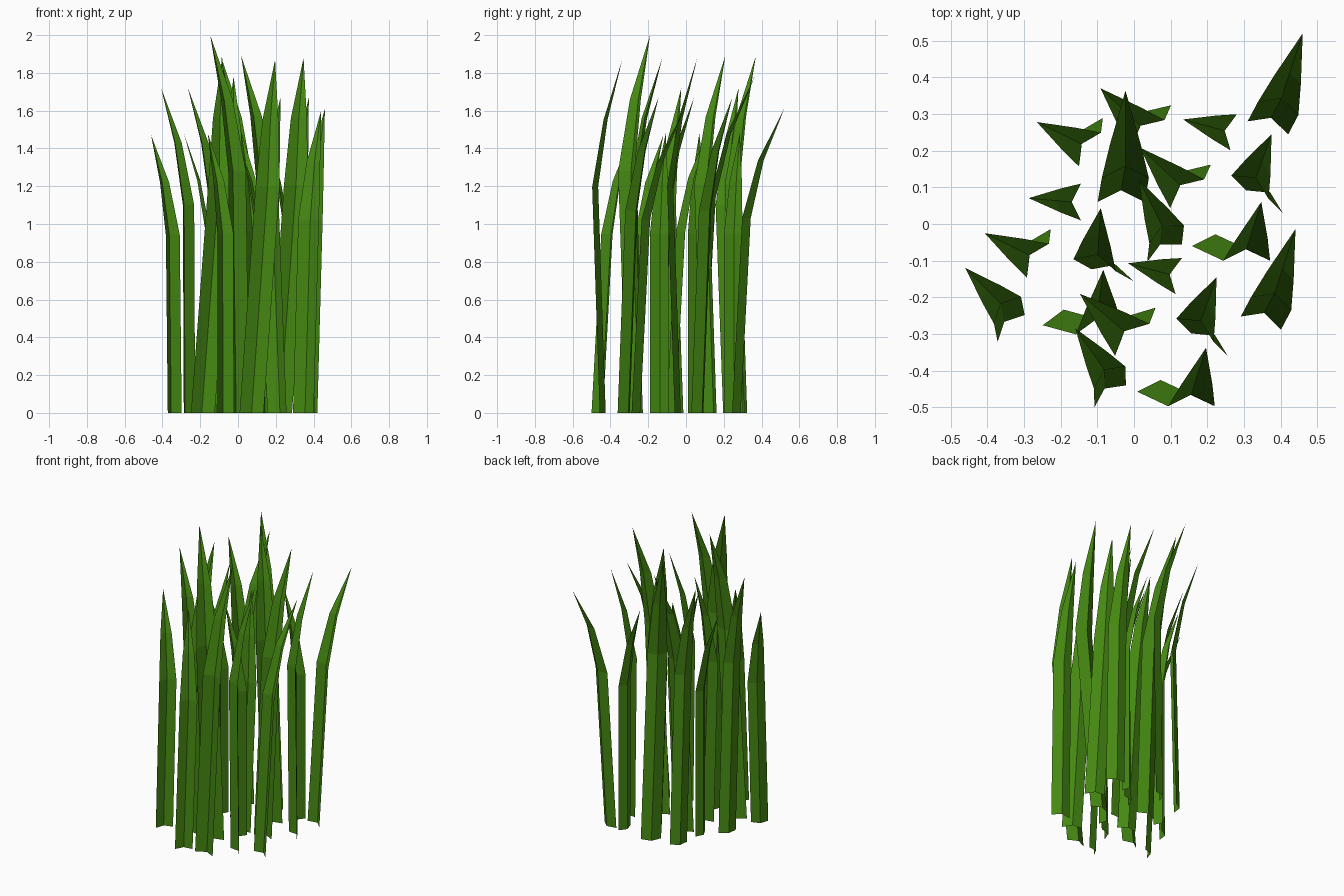
import bpy
from math import radians, cos, sin
from mathutils import Vector, Matrix

if "Cube" in bpy.data.objects:
    bpy.data.objects.remove(bpy.data.objects["Cube"])

green = bpy.data.materials.new("grass_green")
green.diffuse_color = (0.06, 0.25, 0.006, 1)
green.use_nodes = True
green.node_tree.nodes["Principled BSDF"].inputs["Base Color"].default_value = green.diffuse_color

# Blade kinds: facing angle, half width, height, shift base->bend, shift bend->tip
KINDS = {
    "slim":   (135, .052, 1.47, (-.01, .05), (-.115, .115)),
    "tall":   (147, .055, 1.72, (-.005, -.04), (-.145, .075)),
    "short":  (170, .050, 1.48, (0, 0), (-.138, .035)),
    "slant":  (90, .064, 1.88, (.085, -.04), (.04, .16)),
    "twist":  (58, .060, 1.67, (-.04, .04), (.059, .145)),
    "arched": (72, .058, 1.61, (.028, .053), (.067, .205)),
}

# Planting plan: kind -> (x, y, height, extra turn)
PLAN = {
    "slim":   [(-.335, -.285, 1.47, 0), (-.065, -.47, 1.48, -10), (.083, -.08, 1.5, -18)],
    "tall":   [(-.115, .243, 1.72, 0), (-.257, -.06, 1.72, 0), (.163, .123, 1.89, -17),
               (.055, .285, 1.89, -17), (.012, -.272, 2.0, -14)],
    "short":  [(.272, .25, 1.48, 0), (-.145, .06, 1.48, 10), (.122, -.142, 1.48, 0)],
    "slant":  [(.222, -.06, 1.88, 0), (.072, -.457, 1.87, 0), (-.186, -.265, 1.88, 10)],
    "twist":  [(.356, .06, 1.67, 0), (-.058, -.14, 1.67, 16), (.206, -.33, 1.67, 0)],
    "arched": [(.365, .262, 1.61, 0), (.346, -.27, 1.6, 0), (-.035, .06, 1.78, 18)],
}


def grass_blade(name, kind, x, y, height, turn):
    facing, half, ref, bend, tip = KINDS[kind]
    s = height / ref
    rot = Matrix.Rotation(radians(turn), 2)
    a = radians(facing + turn)
    fwd, side = Vector((cos(a), sin(a))), Vector((-sin(a), cos(a)))
    base = Vector((x, y))
    mid = base + rot @ Vector(bend) * s
    end = mid + rot @ Vector(tip) * s
    # Folded strip: base, bend and shoulder rows, then the tip
    rows = [(base, 0, 1), (mid, .64, 1), (mid.lerp(end, .38), .83, .66)]
    verts = []
    for c, z, k in rows:
        w = half * s * k
        for p in (c + side * w, c + fwd * w * .5, c - side * w):
            verts.append((p.x, p.y, z * height))
    verts.append((end.x, end.y, height))
    faces = []
    for r in (0, 3):
        for i in (r, r + 1):
            faces.append((i, i + 1, i + 4, i + 3)[::-1])
    faces += [(9, 7, 6), (9, 8, 7)]
    me = bpy.data.meshes.new(name)
    me.from_pydata(verts, [], faces)
    me.materials.append(green)
    bpy.context.collection.objects.link(bpy.data.objects.new(name, me))


for kind, spots in PLAN.items():
    for n, spot in enumerate(spots, 1):
        grass_blade(f"{kind}_grass_blade_{n}", kind, *spot)
